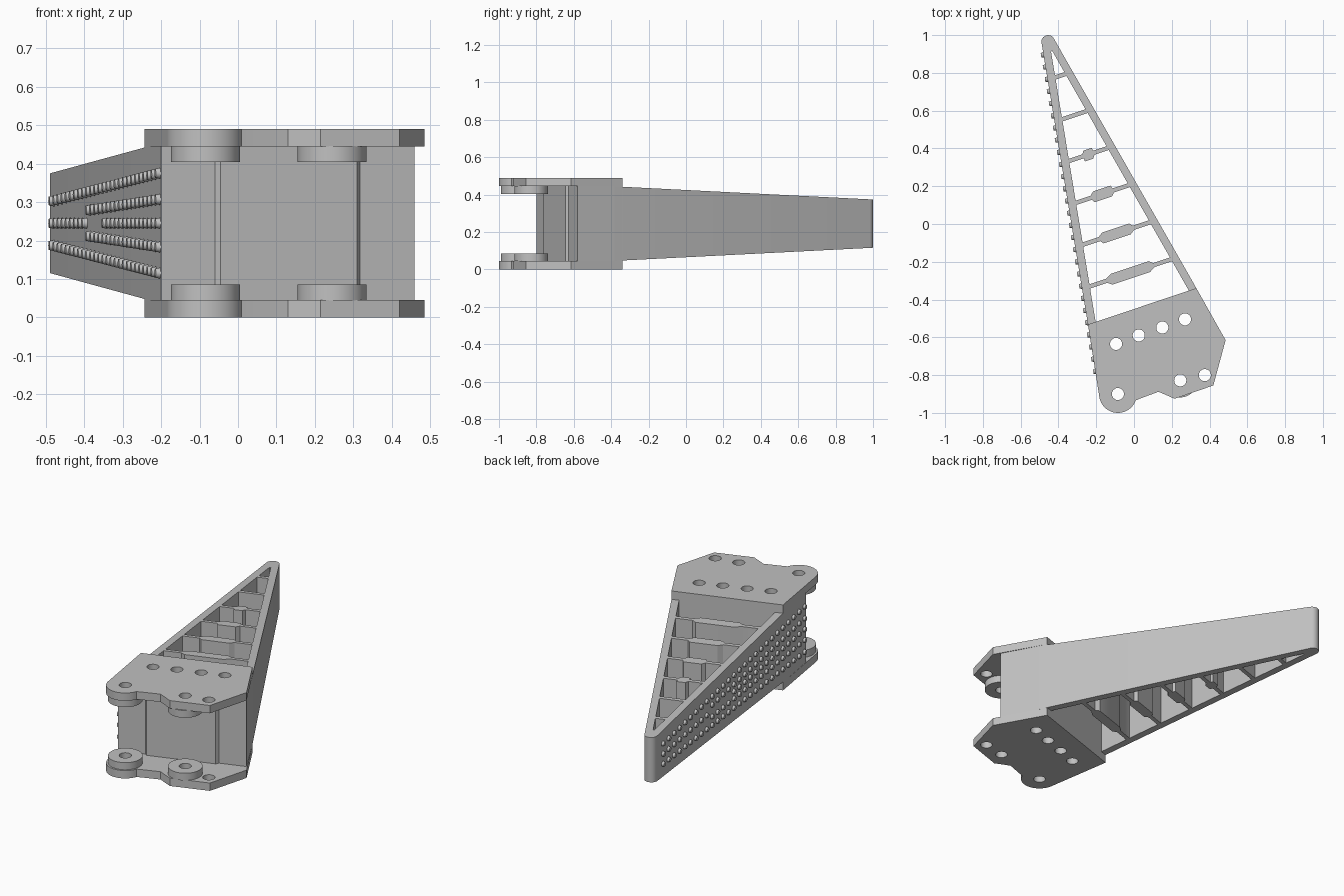
import bpy, bmesh
from math import sin, cos, radians
from mathutils import Matrix

cube = bpy.data.objects.get("Cube")
if cube:
    bpy.data.objects.remove(cube, do_unlink=True)

grey = bpy.data.materials.new("light_grey")
grey.use_nodes = True
COLOR = (0.53, 0.53, 0.53, 1)
grey.diffuse_color = COLOR
grey.node_tree.nodes["Principled BSDF"].inputs["Base Color"].default_value = COLOR

MID = 0.245      # mid height of the whole part
SLOPE = 1 / 3    # direction of ribs and base edges in plan


def arc(cx, cy, r, start, end, n):
    angles = [radians(start + (end - start) * i / n) for i in range(n + 1)]
    return [(cx + r * cos(a), cy + r * sin(a)) for a in angles]


def circle(cx, cy, r, n=32):
    return arc(cx, cy, r, 0, 360, n)[:-1]


def smooth(ob):
    bpy.ops.object.select_all(action='DESELECT')
    ob.select_set(True)
    bpy.context.view_layer.objects.active = ob
    bpy.ops.object.shade_smooth_by_angle(angle=radians(30))


def prism(name, loops, z_center, half):
    """Extrude an outline with holes; half(x, y) gives the half height."""
    cu = bpy.data.curves.new(name, 'CURVE')
    cu.dimensions, cu.fill_mode, cu.extrude = '2D', 'BOTH', 1
    for loop in loops:
        sp = cu.splines.new('POLY')
        sp.points.add(len(loop) - 1)
        for p, (x, y) in zip(sp.points, loop):
            p.co = (x, y, 0, 1)
        sp.use_cyclic_u = True
    ob = bpy.data.objects.new(name, cu)
    bpy.context.collection.objects.link(ob)
    bpy.ops.object.select_all(action='DESELECT')
    ob.select_set(True)
    bpy.context.view_layer.objects.active = ob
    bpy.ops.object.convert(target='MESH')
    ob = bpy.context.view_layer.objects.active
    bm = bmesh.new()
    bm.from_mesh(ob.data)
    for v in bm.verts:
        v.co.z = z_center + v.co.z * half(v.co.x, v.co.y)
    bmesh.ops.remove_doubles(bm, verts=bm.verts, dist=0.0001)
    bmesh.ops.recalc_face_normals(bm, faces=bm.faces)
    bm.to_mesh(ob.data)
    bm.free()
    ob.data.materials.clear()
    ob.data.materials.append(grey)
    smooth(ob)
    return ob


# Finger side walls, crossed by lines y = d + x * SLOPE
def left_x(d, inset=0):
    return (-0.49 + inset + 0.165 * (0.96 - d)) / (1 + 0.165 * SLOPE)


def right_x(d, inset=0):
    return (-0.425 - inset + 0.57 * (0.985 - d)) / (1 + 0.57 * SLOPE)


def on_line(x, d):
    return (x, d + x * SLOPE)


def taper(x, y):
    return 0.13 + (1.12 - (y - x * SLOPE)) * 0.0427


def rib_edge(d, side, bulge):
    """Left-to-right edge of a rib, thickened around its middle."""
    e = d + side * 0.012
    a, b = left_x(e, 0.043), right_x(e, 0.047)
    pts = [on_line(a, e)]
    if bulge:
        m, f = (a + b) / 2, d + side * 0.03
        pts += [on_line(m - bulge, e), on_line(m - bulge * 0.8, f),
                on_line(m + bulge * 0.8, f), on_line(m + bulge, e)]
    return pts + [on_line(b, e)]


# Tapered finger frame with ribs left between the open cells
bulges = [0, 0, 0.028, 0.058, 0.09, 0.125]
ribs = [(0.915 - 0.2335 * i, b) for i, b in enumerate(bulges)]
tops = [[on_line(left_x(1.06, 0.043), 1.06), on_line(right_x(1.06, 0.047), 1.06)]]
tops += [rib_edge(d, -1, b) for d, b in ribs]
bottoms = [rib_edge(d, 1, b) for d, b in ribs]
bottoms.append(rib_edge(-0.467, 1, 0))
cells = [low + up[::-1] for low, up in zip(bottoms, tops)]
outline = [on_line(left_x(-0.5), -0.5), on_line(right_x(-0.5), -0.5)]
outline += arc(-0.455, 0.965, 0.035, 30, 189, 12)
prism("finger_frame", [outline] + cells, MID, taper)

# Base block and clamp plates with their screw holes
HOLE = 0.032
rear_holes = [(-0.095, -0.635), (0.025, -0.59), (0.15, -0.548), (0.27, -0.505)]
pivots = [(-0.085, -0.9), (0.245, -0.828)]
plate_holes = rear_holes + pivots + [(0.375, -0.8)]
rear = [on_line(right_x(-0.45), -0.45), on_line(left_x(-0.45), -0.45)]

block = rear + [(-0.2, -0.8), (-0.06, -0.755), (-0.045, -0.765),
                (0.31, -0.645), (0.318, -0.627), (0.46, -0.58)]
prism("base_block", [block] + [circle(x, y, HOLE) for x, y in rear_holes],
      MID, lambda x, y: 0.2)

plate = rear + arc(-0.085, -0.9, 0.1, 185, 340, 20)
plate += [(0.03, -0.925), (0.13, -0.888), (0.215, -0.925), (0.42, -0.855), (0.485, -0.615)]
for level, sign in (("lower", -1), ("upper", 1)):
    prism(level + "_plate", [plate] + [circle(x, y, HOLE) for x, y in plate_holes],
          MID + sign * 0.2225, lambda x, y: 0.0225)
    # Pivot spacers on the inner faces of the plates
    for side, (x, y) in zip(("right", "left"), pivots):
        prism(f"{level}_{side}_spacer", [circle(x, y, 0.09, 48), circle(x, y, HOLE)],
              MID + sign * 0.18, lambda x, y: 0.021)

# Grip studs fanning out along the right wall: (first stud, tip offset, base offset, skipped)
COUNT = 27
rows = [(0, 0.058, 0.13, ()), (9, 0.034, 0.062, ()), (0, 0, 0, range(9, 13))]
bm = bmesh.new()
for first, tip, base, skipped in rows:
    for i in range(first, COUNT):
        if i in skipped:
            continue
        y = 0.895 - 1.675 * i / (COUNT - 1)
        x = -0.49 + 0.165 * (0.96 - y)
        rise = tip + (base - tip) * (i - first) / (COUNT - 1 - first)
        for z in {MID + rise, MID - rise}:
            place = (Matrix.Translation((x - 0.003, y, z)) @ Matrix.Rotation(radians(9.4), 4, 'Z')
                     @ Matrix.Rotation(radians(-90), 4, 'Y'))
            bmesh.ops.create_cone(bm, cap_ends=True, segments=14, radius1=0.016,
                                  radius2=0.012, depth=0.02, matrix=place)
mesh = bpy.data.meshes.new("grip_studs")
bm.to_mesh(mesh)
bm.free()
mesh.materials.append(grey)
studs = bpy.data.objects.new("grip_studs", mesh)
bpy.context.collection.objects.link(studs)
smooth(studs)
